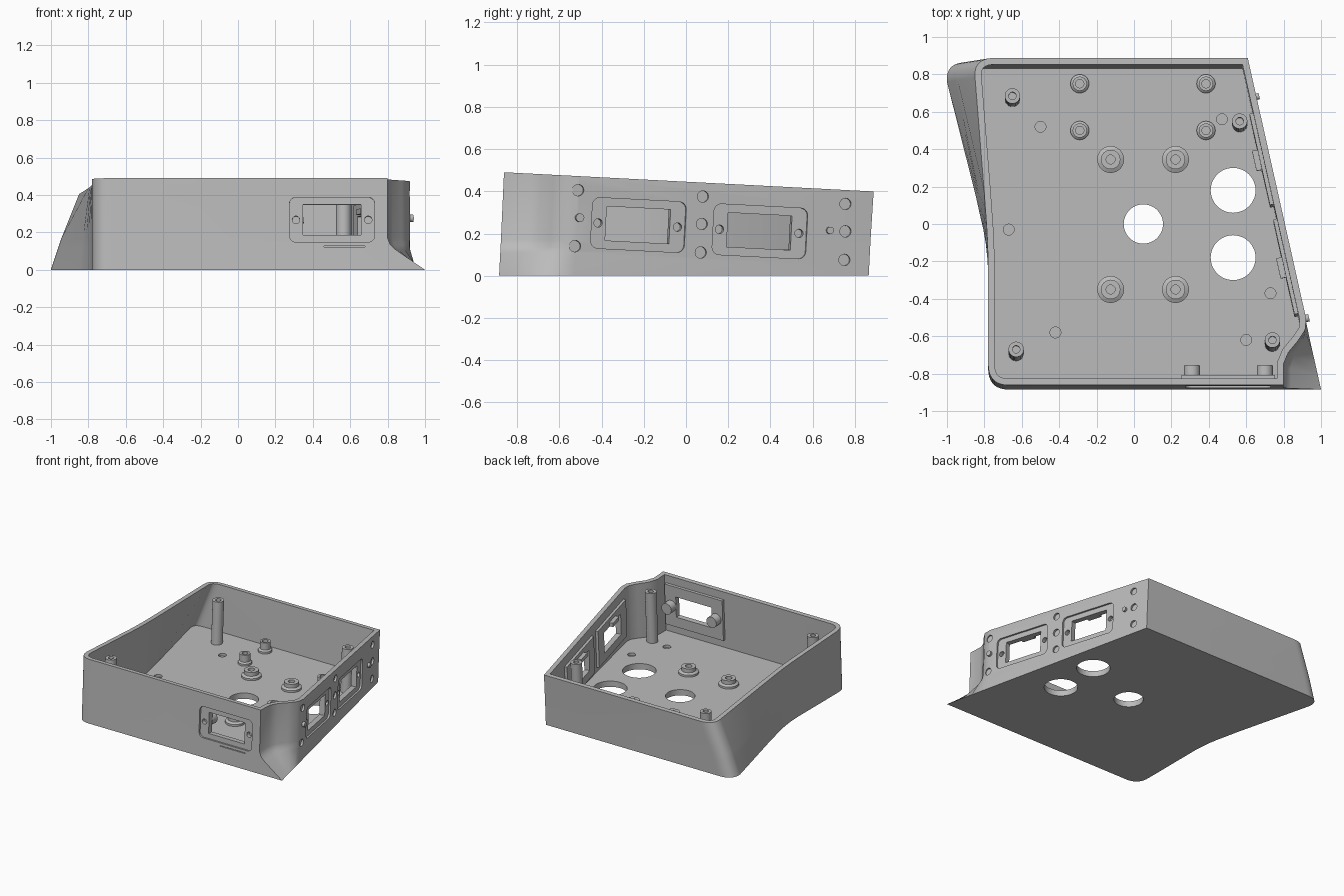
import bpy, bmesh, math
from mathutils import Matrix, Vector

if "Cube" in bpy.data.objects:
    bpy.data.objects.remove(bpy.data.objects["Cube"])

TILT = 0.052       # walls lean back and the rim slopes by this much
WALL, FLOOR = 0.035, 0.045
SLOPE = 0.224      # slant of the right wall seen from above

grey = bpy.data.materials.new("light_grey")
grey.use_nodes = True
grey.diffuse_color = (0.5, 0.5, 0.5, 1)
grey.node_tree.nodes["Principled BSDF"].inputs["Base Color"].default_value = (0.5, 0.5, 0.5, 1)


def finish(name, bm):
    bmesh.ops.recalc_face_normals(bm, faces=bm.faces)
    mesh = bpy.data.meshes.new(name)
    bm.to_mesh(mesh)
    bm.free()
    mesh.materials.append(grey)
    obj = bpy.data.objects.new(name, mesh)
    bpy.context.scene.collection.objects.link(obj)
    return obj


def loft(bm, rings, close=True):
    """Skin a list of equal point rings, capping both ends."""
    rows = [[bm.verts.new(p) for p in ring] for ring in rings]
    n = len(rows[0])
    for a, b in zip(rows, rows[1:]):
        for i in range(n):
            j = (i + 1) % n
            bm.faces.new((a[i], a[j], b[j], b[i]))
    if close:
        bm.faces.new(rows[0][::-1])
        bm.faces.new(rows[-1])


def circle(r, n=32):
    return [(r * math.cos(2 * math.pi * i / n), r * math.sin(2 * math.pi * i / n)) for i in range(n)]


def rounded_rect(w, h, r=0.0):
    if r == 0:
        return [(-w / 2, -h / 2), (w / 2, -h / 2), (w / 2, h / 2), (-w / 2, h / 2)]
    pts = []
    for k, (sx, sy) in enumerate(((1, 1), (-1, 1), (-1, -1), (1, -1))):
        for i in range(7):
            a = (k + i / 6) * math.pi / 2
            pts.append((sx * (w / 2 - r) + r * math.cos(a), sy * (h / 2 - r) + r * math.sin(a)))
    return pts


def prism(bm, pts, frame, low, high):
    loft(bm, [[frame @ Vector((x, y, w)) for x, y in pts] for w in (low, high)])


def make_frame(u, n, origin):
    u, n = Vector(u).normalized(), Vector(n).normalized()
    m = Matrix((u, n.cross(u), n)).transposed().to_4x4()
    m.translation = origin
    return m


def right_x(y):
    return 1 - SLOPE * (y + 0.885)


def side(y, z):
    return make_frame((-SLOPE, 1, -TILT), (1, SLOPE, -SLOPE * TILT), (right_x(y - TILT * z), y, z))


def front(x, z):
    return make_frame((1, 0, 0), (0, -1, TILT), (x, -0.885 + TILT * z, z))


def ground(x, y):
    return Matrix.Translation((x, y, 0))


# Case outline: rounded left corners, flared left wall, scooped front right corner
def curve(a, b, c, n=9):
    a, b, c = Vector(a), Vector(b), Vector(c)
    return [a * (1 - t) ** 2 + b * 2 * t * (1 - t) + c * t * t for t in (i / n for i in range(n + 1))]


def outline(lean, notch):
    pts = curve((-0.78, -0.77), (-0.78, -0.885), (-0.67, -0.885))
    scoop = [(0.80, -0.885), (0.80, -0.77), (0.825, -0.71), (0.875, -0.65), (0.915, -0.59), (right_x(-0.53), -0.53)]
    for i, p in enumerate(scoop):
        y = -0.885 + i * 0.071
        pts.append(Vector((right_x(y), y)).lerp(Vector(p), notch))
    pts.append(Vector((right_x(0.865), 0.865)))
    flare = 0.22 + (0.07 - 0.22) * lean
    c = -0.78 - flare
    pts += curve((c + 0.11, 0.865), (c - 0.01, 0.865), (c, 0.76))
    for y, f in ((0.15, 0.3), (0.05, 0.2), (-0.03, 0.115), (-0.1, 0.06), (-0.18, 0.02), (-0.25, 0)):
        pts.append(Vector((-0.78 - flare * f, y)))
    return pts


def inset(pts, d):
    out = []
    for i, p in enumerate(pts):
        e, f = (p - pts[i - 1]).normalized(), (pts[(i + 1) % len(pts)] - p).normalized()
        a, b = Vector((-e.y, e.x)), Vector((-f.y, f.x))
        out.append(p + (a + b) * d / (1 + a.dot(b)))
    return out


def level(pts, z):
    return [(p.x, p.y + TILT * z, z) for p in pts]


def rim(pts):
    return [(p.x, p.y + TILT * 0.45, 0.49 - TILT * (p.y + 0.885)) for p in pts]


bm = bmesh.new()
rings = [level(outline(z / 0.45, n), z) for z, n in ((0, 0), (0.11, 0.8), (0.135, 0.93), (0.17, 1))]
rings += [rim(outline(1, 1)), rim(inset(outline(1, 1), WALL))]
rings.append(level(inset(outline(0.1, 1), WALL), FLOOR))
loft(bm, rings)
case = finish("case_shell", bm)

PORTS = [front(0.503, 0.268), side(-0.225, 0.24), side(0.35, 0.21)]

# Backing plates behind the openings, with bosses and latch blocks
plates = []
for name, frame, w, h in (("front_backing", PORTS[0], 0.5, 0.32),
                          ("right_front_backing", PORTS[1], 0.52, 0.29),
                          ("right_rear_backing", PORTS[2], 0.5, 0.29)):
    bm = bmesh.new()
    prism(bm, rounded_rect(w, h), frame, -0.055, -WALL + 0.003)
    plates.append(finish(name, bm))
for i, x in enumerate((0.31, 0.70)):
    bm = bmesh.new()
    prism(bm, circle(0.043), front(x, 0.268), -0.115, -0.05)
    finish("front_boss_%d" % i, bm)
for i, frame in enumerate(PORTS[1:]):
    bm = bmesh.new()
    prism(bm, rounded_rect(0.11, 0.03), frame @ Matrix.Translation((0, 0.1, 0)), -0.085, -0.05)
    finish("latch_block_%d" % i, bm)

# Shallow cuts: panel recesses, plug seats, floor dimples, floor openings
shallow, deep = bmesh.new(), bmesh.new()
for frame in PORTS:
    prism(shallow, rounded_rect(0.455, 0.24, 0.035), frame, -0.014, 0.05)
    prism(deep, rounded_rect(0.31, 0.162), frame, -0.15, 0.06)
    for x in (-0.193, 0.193):
        prism(deep, circle(0.02), frame @ Matrix.Translation((x, 0, 0)), -0.045, 0.06)
for y, z in ((-0.51, 0.405), (-0.525, 0.14), (0.08, 0.375), (0.075, 0.245), (0.07, 0.11),
             (0.755, 0.34), (0.755, 0.21), (0.75, 0.075)):
    prism(shallow, circle(0.027), side(y, z), -0.015, 0.05)
prism(shallow, rounded_rect(0.22, 0.005), front(0.57, 0.125), -0.012, 0.03)
for x, y, r in ((0.05, 0, 0.105), (0.53, 0.18, 0.12), (0.53, -0.18, 0.12)):
    prism(shallow, circle(r, 48), ground(x, y), -0.05, 0.1)
for x, y in ((-0.5, 0.52), (-0.67, -0.03), (-0.42, -0.58), (0.47, 0.56), (0.73, -0.37), (0.6, -0.62)):
    prism(shallow, circle(0.029), ground(x, y), FLOOR - 0.02, 0.1)
cutters = [finish("shallow_cutter", shallow), finish("deep_cutter", deep)]


def cut(obj, tools):
    for tool in tools:
        mod = obj.modifiers.new("cut", "BOOLEAN")
        mod.operation, mod.solver, mod.object = "DIFFERENCE", "EXACT", tool
    bpy.context.view_layer.update()
    mesh = bpy.data.meshes.new_from_object(obj.evaluated_get(bpy.context.evaluated_depsgraph_get()))
    obj.modifiers.clear()
    obj.data = mesh


cut(case, cutters)
for plate in plates:
    cut(plate, cutters[1:])
for tool in cutters:
    bpy.data.objects.remove(tool)


# Screw posts and standoffs, turned from profiles with a blind centre hole
def turned(name, x, y, profile, lean=0.0):
    bm = bmesh.new()
    top = max(z for r, z in profile)
    loft(bm, [[(x + px, y + py + lean * (z - top), z) for px, py in circle(r)] for r, z in profile])
    finish(name, bm)


def post(r, foot, top, hole):
    return [(foot, FLOOR - 0.01), (foot, FLOOR + 0.015), (r, FLOOR + 0.025), (r, top), (hole, top), (hole, top - 0.04)]


for i, (x, y) in enumerate(((-0.65, 0.685), (0.565, 0.55), (-0.63, -0.67), (0.74, -0.62))):
    turned("tall_post_%d" % i, x, y, post(0.041, 0.041, 0.41 - TILT * y, 0.02), TILT)
for x in (-0.29, 0.385):
    for y in (0.5, 0.75):
        turned("small_standoff", x, y, post(0.038, 0.05, 0.125, 0.022))
for x in (-0.125, 0.222):
    for y in (-0.35, 0.345):
        turned("wide_standoff", x, y, post(0.052, 0.072, 0.1, 0.024))

# Small pegs standing out of the right wall
for i, (y, z, r) in enumerate(((-0.505, 0.275, 0.02), (0.68, 0.215, 0.017))):
    bm = bmesh.new()
    prism(bm, circle(r), side(y, z), -0.01, 0.018)
    finish("side_peg_%d" % i, bm)

for obj in bpy.context.scene.objects:
    obj.select_set(obj.type == "MESH")
bpy.context.view_layer.objects.active = case
bpy.ops.object.shade_smooth_by_angle(angle=math.radians(30))
